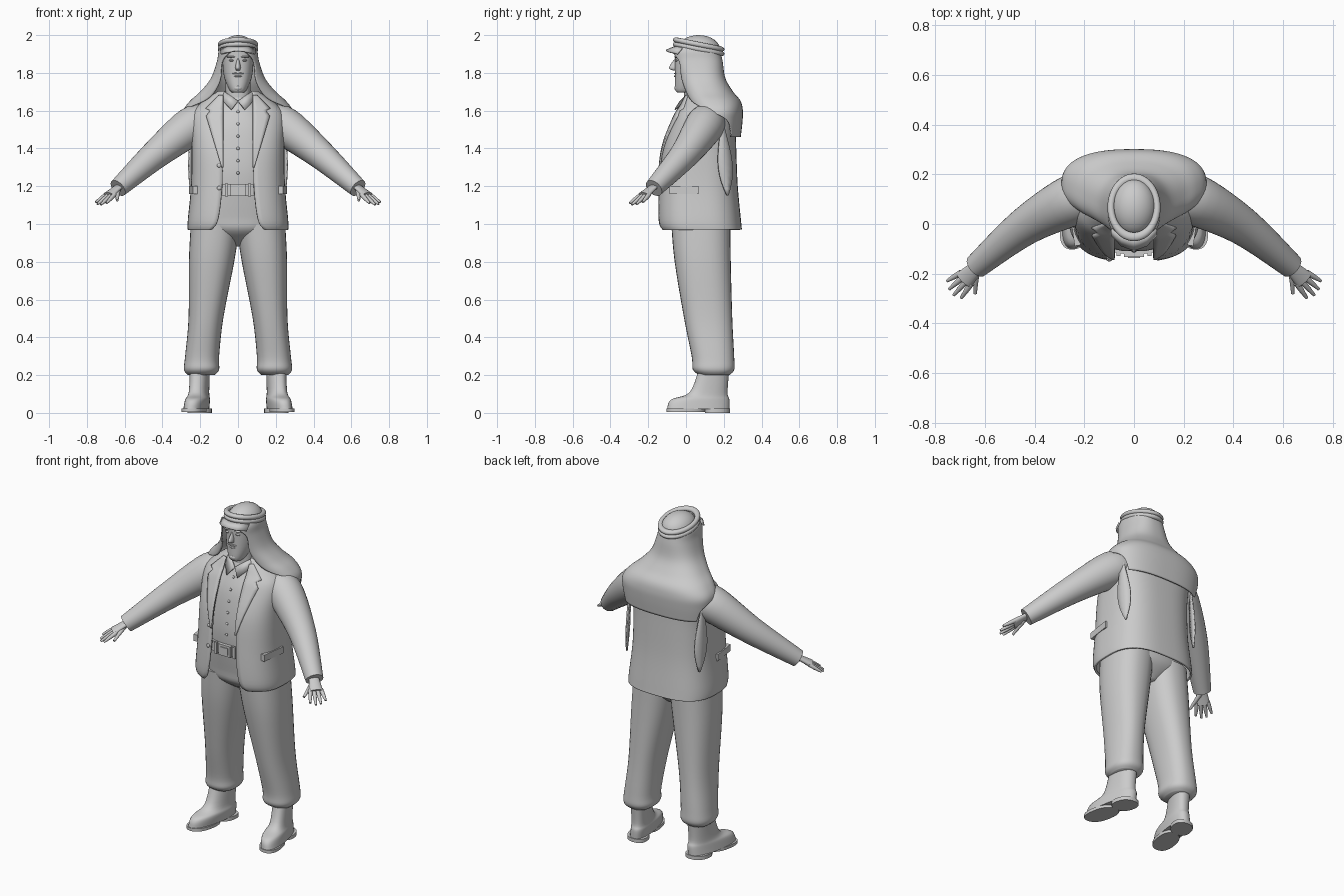
import bpy, bmesh, math
from mathutils import Vector

old = bpy.data.objects.get("Cube")
if old:
    bpy.data.objects.remove(old, do_unlink=True)

GREY = (0.6, 0.6, 0.6, 1)
mat = bpy.data.materials.new("plain_grey")
mat.use_nodes = True
mat.diffuse_color = GREY
mat.node_tree.nodes["Principled BSDF"].inputs["Base Color"].default_value = GREY


def finish(ob, name, mirror=False, thick=0):
    ob.name = name
    ob.data.materials.append(mat)
    ob.data.shade_smooth()
    ob.data.set_sharp_from_angle(angle=math.radians(50))
    if mirror:
        modifier = ob.modifiers.new("mirror", "MIRROR")
        modifier.merge_threshold = 0.002
    if thick:
        modifier = ob.modifiers.new("thickness", "SOLIDIFY")
        modifier.thickness, modifier.offset = thick, 0


def refine(rows, steps=5):
    """Smooth curve through a few key rows of numbers."""
    out = []
    for i in range(len(rows) - 1):
        before, after = rows[max(i - 1, 0)], rows[min(i + 2, len(rows) - 1)]
        for k in range(steps):
            f = k / steps
            row = []
            for p, a, b, q in zip(before, rows[i], rows[i + 1], after):
                leave, arrive = (b - p) / 2, (q - a) / 2
                curve = (a - b) * 2 + leave + arrive
                row.append(a + f * (leave + f * (b - a - leave - curve + f * curve)))
            out.append(row)
    return out + [list(rows[-1])]


def at(rows, z):
    """Linear blend of the rows at height z."""
    for low, high in zip(rows, rows[1:]):
        if low[0] <= z <= high[0]:
            f = (z - low[0]) / (high[0] - low[0])
            return [a + (b - a) * f for a, b in zip(low, high)]


def sheet(name, rows, closed=False, **options):
    """Skin a grid of points; closed rows become a capped tube."""
    bm = bmesh.new()
    grid = [[bm.verts.new(point) for point in row] for row in rows]
    count = len(rows[0])
    for low, high in zip(grid, grid[1:]):
        for i in range(count if closed else count - 1):
            j = (i + 1) % count
            bm.faces.new((low[i], low[j], high[j], high[i]))
    if closed:
        bm.faces.new(grid[0])
        bm.faces.new(grid[-1])
    bmesh.ops.recalc_face_normals(bm, faces=bm.faces)
    mesh = bpy.data.meshes.new(name)
    bm.to_mesh(mesh)
    bm.free()
    ob = bpy.data.objects.new(name, mesh)
    bpy.context.collection.objects.link(ob)
    finish(ob, name, **options)


def power(value, exponent):
    return math.copysign(abs(value) ** exponent, value)


def oval(angle, centre, half, front, back, boxy):
    """Point on a rounded section; the angle runs from the back to the front."""
    return (centre + half * power(math.sin(angle), boxy),
            (front + back) / 2 + (back - front) / 2 * power(math.cos(angle), boxy))


def loft(name, rows, boxy=0.85, sides=32, toe_out=0, **options):
    """Rows of height, centre x, half width, front y, back y."""
    rings = []
    for z, *section in refine(rows):
        ring = [oval(math.tau * i / sides, *section, boxy) for i in range(sides)]
        rings.append([(x + toe_out * (0.1 - y), y, z) for x, y in ring])
    sheet(name, rings, closed=True, **options)


def open_shell(name, rows, boxy, sides=28, **options):
    """Mirrored cloth: height, half width, front y, back y, part of a half turn."""
    sweeps = [[(*oval(math.pi * turn * i / sides, 0, half, front, back, boxy), z)
               for i in range(sides + 1)] for z, half, front, back, turn in rows]
    sheet(name, sweeps, mirror=True, **options)


def tube(name, points, flat=1, sides=16, **options):
    """Tube through rows of x, y, z, radius."""
    points = refine(points)
    path = [Vector(point[:3]) for point in points]
    rings = []
    for i, centre in enumerate(path):
        radius = points[i][3]
        ahead = path[min(i + 1, len(path) - 1)] - path[max(i - 1, 0)]
        side = ahead.cross(Vector((0, 0, 1))).normalized()
        up = side.cross(ahead).normalized() * flat
        angles = [math.tau * k / sides for k in range(sides)]
        rings.append([centre + (side * math.cos(a) + up * math.sin(a)) * radius
                      for a in angles])
    sheet(name, rings, closed=True, mirror=True, **options)


def place(name, centre, size, turn=0, **options):
    """Scale, turn and move the active primitive, keeping its origin at zero."""
    ob = bpy.context.object
    for vert in ob.data.vertices:
        x, y, z = [c * s for c, s in zip(vert.co, size)]
        cos, sin = math.cos(turn), math.sin(turn)
        vert.co = Vector(centre) + Vector((x * cos - y * sin, x * sin + y * cos, z))
    finish(ob, name, **options)


def ball(name, centre, size, **options):
    bpy.ops.mesh.primitive_uv_sphere_add(segments=24, ring_count=16, radius=1)
    place(name, centre, size, **options)


def box(name, centre, size, **options):
    bpy.ops.mesh.primitive_cube_add(size=1)
    place(name, centre, size, **options)


# Boots, toes turned out
shoe = dict(toe_out=0.17, mirror=True)
loft("boots", [(.02, .215, .06, -.1, .23), (.07, .21, .058, -.08, .23),
               (.11, .21, .05, .02, .22), (.24, .21, .05, .07, .23)], **shoe)
for name, bottom, front, back in (("boot_soles", .004, -.103, .1), ("boot_heels", 0, .1, .233)):
    loft(name, [(z, .215, .063, front, back) for z in (bottom, .022)], **shoe)

# Trousers, gathered at the ankle
loft("trouser_legs", [(.2, .195, .07, .07, .23), (.23, .193, .093, .036, .256),
                      (.3, .19, .09, .03, .255), (.5, .17, .092, -.01, .245),
                      (.8, .14, .12, -.06, .237), (1, .12, .13, -.078, .235)], mirror=True)
loft("trouser_hips", [(.88, 0, .04, .04, .16), (.96, 0, .2, -.07, .23),
                      (1.04, 0, .245, -.09, .235), (1.2, 0, .218, -.115, .225)])

# Belt
loft("belt", [(z, 0, .222, -.122, .23) for z in (1.15, 1.21)])
box("buckle", (0, -.122, 1.18), (.08, .02, .066))
box("buckle_centre", (0, -.132, 1.18), (.05, .01, .04))
box("belt_loops", (.062, -.122, 1.18), (.016, .014, .07), mirror=True)

# Shirt with buttoned front and collar
SHIRT = [(1.12, 0, .2, -.1, .2), (1.3, 0, .2, -.11, .2), (1.5, 0, .19, -.08, .2),
         (1.62, 0, .12, -.03, .18), (1.67, 0, .08, -.01, .14)]
loft("shirt", SHIRT)
SHIRT = refine(SHIRT)
for i in range(6):
    z = 1.27 + i * .065
    ball("shirt_button", (0, at(SHIRT, z)[3], z), (.008, .006, .008))
sheet("shirt_collar", [[(0, -.03, 1.65), (.036, -.058, 1.605)],
                       [(.07, .02, 1.7), (.09, .01, 1.66)],
                       [(.05, .11, 1.72), (.07, .13, 1.67)]], mirror=True, thick=.008)

# Jacket, open at the front with rounded hem corners
JACKET = refine([(.97, .26, -.13, .29, .865), (1.02, .26, -.145, .285, .91),
                 (1.2, .243, -.14, .268, .93), (1.4, .24, -.12, .26, .93),
                 (1.56, .245, -.06, .255, .93), (1.63, .2, -.02, .235, .9),
                 (1.7, .1, .01, .17, .8)])
BOXY = 0.7
open_shell("jacket", JACKET, BOXY, thick=.012)


def jacket_front(x, z):
    """Point just outside the jacket's front."""
    half, front, back = at(JACKET, z)[1:4]
    angle = math.pi - math.asin(min(1, x / half) ** (1 / BOXY))
    return x, oval(angle, 0, half, front, back, BOXY)[1] - .01, z


# Notched lapels lying on the jacket
outline = [(1.3, .086), (1.57, .168), (1.6, .145), (1.61, .17), (1.7, .08)]
lapel = []
for i in range(39):
    z = 1.3 + i / 100
    outer = at(outline, z)[1]
    lapel.append([jacket_front(.078 + (outer - .078) * k / 4, z) for k in range(5)])
sheet("lapels", lapel, mirror=True, thick=.009)

# Pockets and jacket buttons
box("pocket_flaps", (.238, -.01, 1.18), (.024, .155, .04), turn=-.14, mirror=True)
for z in (1.19, 1.31):
    x, y, z = jacket_front(.1, z)
    ball("jacket_button", (-x, y, z), (.011, .006, .011))

# Sleeves and cuff buttons
tube("sleeves", [(.17, .11, 1.54, .09), (.25, .095, 1.515, .103),
                 (.44, -.01, 1.365, .077), (.635, -.17, 1.19, .05)], sides=28)
for k in range(3):
    step = Vector((-.018, .015, .016)) * k
    ball("cuff_button", Vector((.64, -.12, 1.2)) + step, [.007] * 3, mirror=True)

# Hands
tube("palms", [(.61, -.15, 1.21, .03), (.64, -.18, 1.19, .03), (.685, -.225, 1.15, .04)],
     flat=.5)
knuckle = Vector((.675, -.216, 1.156))
along = Vector((.62, -.6, -.54))
across = Vector((.7, .7, 0))
for offset, length in ((-.03, .085), (-.01, .1), (.01, .095), (.03, .075)):
    start = knuckle + across * offset
    reach = across * offset * .5 + along * length
    tube("fingers", [(*(start + reach * f), .012 - .006 * f * f) for f in (0, .5, 1)])
tube("thumbs", [(.635, -.185, 1.18, .014), (.64, -.28, 1.125, .007)])

# Neck and head
loft("neck", [(z, 0, .066, -.01, .13) for z in (1.6, 1.78)])
loft("head", [(1.695, 0, .03, -.045, .03), (1.715, 0, .048, -.058, .08),
              (1.79, 0, .076, -.058, .15), (1.93, 0, .086, -.06, .165)])
loft("nose", [(1.875, 0, .007, -.06, 0), (1.828, 0, .015, -.09, 0),
              (1.812, 0, .01, -.068, 0)])
ball("brows", (.036, -.052, 1.885), (.024, .01, .005), mirror=True)
ball("eyes", (.034, -.05, 1.866), (.014, .01, .006), mirror=True)
ball("moustache", (.012, -.056, 1.797), (.018, .007, .004), mirror=True)
ball("lips", (0, -.056, 1.782), (.02, .008, .005))
ball("chin", (0, -.046, 1.72), (.024, .016, .016))

# Headscarf: crown, hood with a cape over the back, fold over the brow
ball("scarf_crown", (0, .067, 1.92), (.09, .115, .08))
open_shell("scarf_hood", refine([
    (1.935, .092, -.055, .175, 1), (1.91, .1, -.07, .18, .9), (1.86, .108, -.065, .19, .75),
    (1.77, .14, -.04, .205, .8), (1.7, .195, -.015, .245, .81), (1.65, .25, .005, .285, .77),
    (1.6, .285, .02, .297, .57), (1.54, .285, .02, .295, .37),
    (1.46, .275, .02, .286, .31)]), .8, thick=.008)
sheet("brow_fold", [[(0, -.106, 1.918), (0, -.06, 1.938)],
                    [(.05, -.088, 1.91), (.05, -.05, 1.938)],
                    [(.09, -.045, 1.9), (.09, -.02, 1.93)]], mirror=True, thick=.008)

# Hanging side tails of the scarf
leaf = []
for i in range(13):
    f = i / 12
    middle, width = .188 + .032 * f, .004 + .034 * math.sin(math.pi * f ** 1.5)
    leaf.append([(.245 - side * .4, middle + side, 1.58 - .43 * f) for side in (-width, 0, width)])
sheet("scarf_tails", leaf, mirror=True, thick=.008)

# Twin cord rings, tipped up at the front
for z in (1.926, 1.95):
    bpy.ops.mesh.primitive_torus_add(location=(0, .067, z), rotation=(-.2, 0, 0),
                                     major_radius=.093, minor_radius=.014)
    cord = bpy.context.object
    cord.scale.y = 1.3
    finish(cord, "head_cord")
